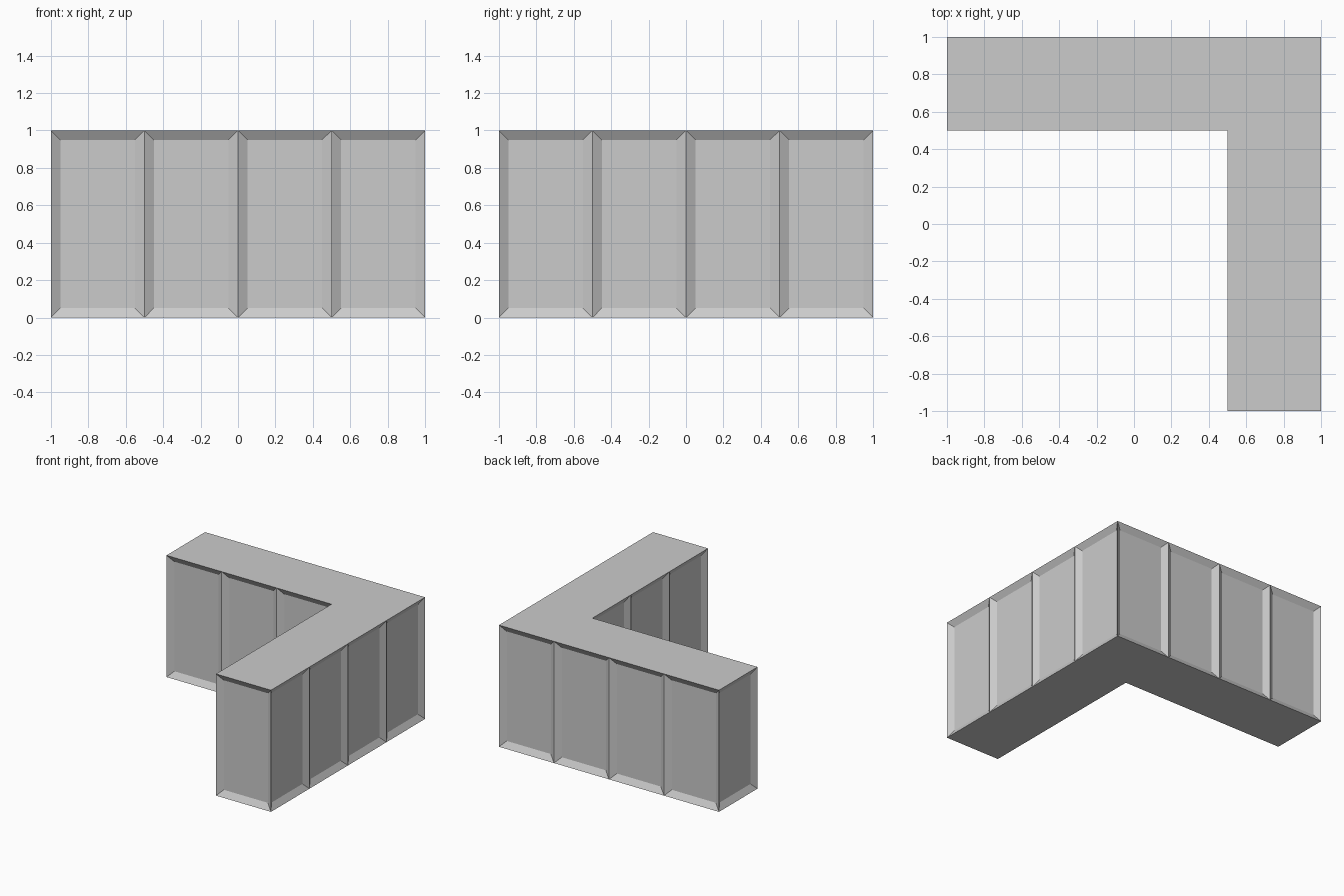
import bpy, bmesh

if "Cube" in bpy.data.objects:
    bpy.data.objects.remove(bpy.data.objects["Cube"])

INSET, DEPTH, HEIGHT = 0.05, 0.03, 1.0

# L-shaped footprint, corners in counter-clockwise order
corners = [(-1, 1), (-1, 0.5), (0.5, 0.5), (0.5, -1), (1, -1), (1, 1)]

# Split each side into half-unit panels
outline = []
for i, (x0, y0) in enumerate(corners):
    x1, y1 = corners[(i + 1) % len(corners)]
    n = round((abs(x1 - x0) + abs(y1 - y0)) / 0.5)
    outline += [(x0 + (x1 - x0) * k / n, y0 + (y1 - y0) * k / n) for k in range(n)]

# Base, top and wall panels
bm = bmesh.new()
low = [bm.verts.new((x, y, 0)) for x, y in outline]
high = [bm.verts.new((x, y, HEIGHT)) for x, y in outline]
bm.faces.new(low[::-1])
bm.faces.new(high)
count = len(outline)
walls = [bm.faces.new((low[i], low[(i + 1) % count], high[(i + 1) % count], high[i]))
         for i in range(count)]
bm.normal_update()

# Recess every wall panel with sloped borders
bmesh.ops.inset_individual(bm, faces=walls, thickness=INSET, depth=-DEPTH,
                           use_even_offset=True)
bm.normal_update()

mesh = bpy.data.meshes.new("corner_wall")
bm.to_mesh(mesh)
bm.free()
wall = bpy.data.objects.new("corner_wall", mesh)
bpy.context.collection.objects.link(wall)
